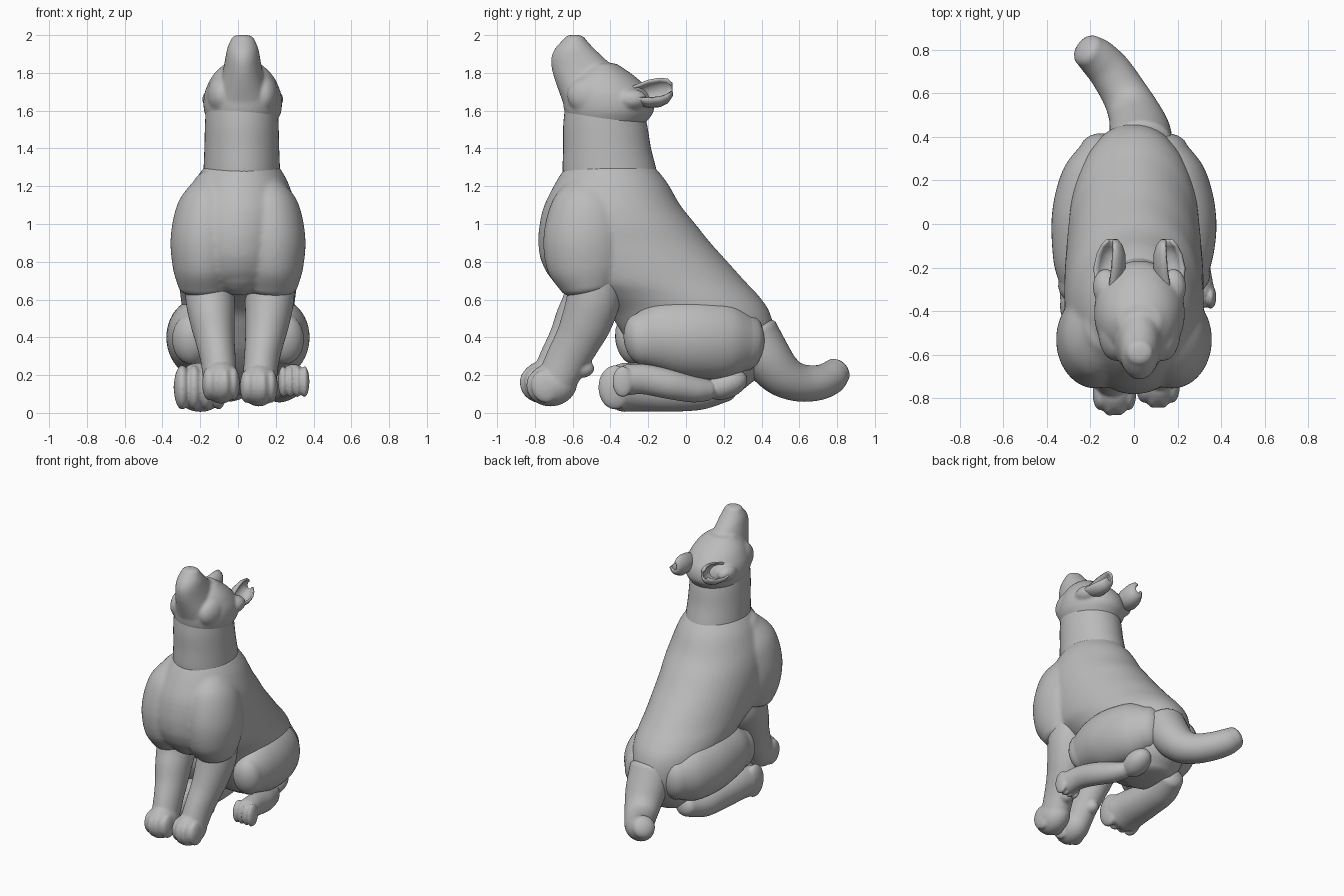
import bpy, bmesh, math
from mathutils import Vector, Matrix

grey = bpy.data.materials.new("plain_grey")
grey.diffuse_color = (0.5, 0.5, 0.5, 1)


def finish(name, bm, angle=50):
    bmesh.ops.recalc_face_normals(bm, faces=bm.faces)
    me = bpy.data.meshes.new(name)
    bm.to_mesh(me)
    bm.free()
    me.materials.append(grey)
    ob = bpy.data.objects.new(name, me)
    bpy.context.collection.objects.link(ob)
    bpy.ops.object.select_all(action='DESELECT')
    bpy.context.view_layer.objects.active = ob
    ob.select_set(True)
    bpy.ops.object.shade_smooth_by_angle(angle=math.radians(angle))
    return ob


def fuse(name, parts, voxel=0.011, rounds=8):
    """Melt overlapping parts into one soft surface."""
    bm = bmesh.new()
    for p in parts:
        bm.from_mesh(p.data)
        bpy.data.objects.remove(p)
    ob = finish(name, bm)
    m = ob.modifiers.new("melt", 'REMESH')
    m.mode = 'VOXEL'
    m.voxel_size = voxel
    m.use_smooth_shade = True
    s = ob.modifiers.new("soften", 'SMOOTH')
    s.factor = 0.5
    s.iterations = rounds
    return ob


def blend(p, q, r, s, t):
    """Catmull-Rom step between q and r."""
    return 0.5 * (2 * q + (r - p) * t + (2 * p - 5 * q + 4 * r - s) * t * t
                  + (3 * q - p - 3 * r + s) * t ** 3)


def skin(name, rings, cap=(0.7, 0.7), sub=6, seg=48):
    """Skin smooth oval rings (centre, side axis, depth axis) with round ends."""
    fine, n = [], len(rings)
    for i in range(n - 1):
        four = [rings[max(0, min(n - 1, i + k))] for k in (-1, 0, 1, 2)]
        for j in range(sub):
            fine.append([blend(*(f[c] for f in four), j / sub) for c in range(3)])
    fine.append(list(rings[-1]))

    def dome(end, inner, k):
        c, u, v = end
        d = u.cross(v).normalized()
        if d.dot(c - inner[0]) < 0:
            d = -d
        r = (u.length + v.length) / 2 * k
        return [[c + d * r * math.sin(a), u * math.cos(a), v * math.cos(a)]
                for a in (math.radians(x) for x in (18, 36, 54, 70, 83))]

    fine = dome(fine[0], fine[1], cap[0])[::-1] + fine + dome(fine[-1], fine[-2], cap[1])
    bm = bmesh.new()
    loops = [[bm.verts.new(c + u * math.cos(2 * math.pi * k / seg) + v * math.sin(2 * math.pi * k / seg))
              for k in range(seg)] for c, u, v in fine]
    for a, b in zip(loops, loops[1:]):
        for k in range(seg):
            bm.faces.new((a[k], a[(k + 1) % seg], b[(k + 1) % seg], b[k]))
    bm.faces.new(loops[0])
    bm.faces.new(loops[-1])
    return finish(name, bm)


def stack(name, levels, cap=(0.5, 0.5)):
    """Horizontal ovals: z, front y, back y, half width, centre x."""
    return skin(name, [(Vector((cx, (y0 + y1) / 2, z)), Vector((w, 0, 0)), Vector((0, (y1 - y0) / 2, 0)))
                       for z, y0, y1, w, cx in levels], cap)


def limb(name, pts, cap=(0.7, 0.7)):
    """Tube along a path: x, y, z, half width, half depth."""
    rings = []
    for i, p in enumerate(pts):
        a, b = Vector(pts[max(0, i - 1)][:3]), Vector(pts[min(len(pts) - 1, i + 1)][:3])
        t = (b - a).normalized()
        u = Vector((1, 0, 0))
        u = (u - t * u.dot(t)).normalized()
        rings.append((Vector(p[:3]), u * p[3], t.cross(u) * p[4]))
    return skin(name, rings, cap)


def blob(name, loc, rad, tilt=0):
    bm = bmesh.new()
    m = Matrix.Translation(loc) @ Matrix.Rotation(math.radians(tilt), 4, 'X') @ Matrix.Diagonal((*rad, 1))
    bmesh.ops.create_uvsphere(bm, u_segments=24, v_segments=14, radius=1, matrix=m)
    return finish(name, bm)


# torso: sloping back, chest and rump
body = [stack("torso", [
    (1.30, -0.64, -0.165, 0.20, 0.02), (1.22, -0.69, -0.10, 0.25, 0.015), (1.10, -0.75, -0.03, 0.295, 0.01),
    (1.00, -0.775, 0.05, 0.315, 0.005), (0.90, -0.782, 0.13, 0.32, 0), (0.80, -0.765, 0.22, 0.32, 0),
    (0.70, -0.70, 0.31, 0.315, 0), (0.62, -0.54, 0.385, 0.305, 0), (0.54, -0.42, 0.44, 0.295, 0),
    (0.44, -0.35, 0.465, 0.28, 0), (0.32, -0.27, 0.455, 0.25, 0), (0.20, -0.15, 0.39, 0.21, 0),
    (0.13, -0.03, 0.31, 0.16, 0)], cap=(0.1, 0.2)),
    blob("chest", (0.005, -0.57, 0.93), (0.22, 0.205, 0.31))]

# neck and upturned head: skull plus narrow muzzle
stack("neck", [
    (1.18, -0.64, -0.14, 0.21, 0.02), (1.28, -0.653, -0.155, 0.203, 0.02), (1.40, -0.65, -0.185, 0.198, 0.02),
    (1.52, -0.65, -0.205, 0.195, 0.02), (1.62, -0.64, -0.23, 0.19, 0.02)], cap=(0.1, 0.1))
head = [stack("skull", [
    (1.54, -0.62, -0.21, 0.18, 0.025), (1.60, -0.645, -0.17, 0.205, 0.025), (1.68, -0.65, -0.18, 0.205, 0.025),
    (1.75, -0.625, -0.235, 0.18, 0.025), (1.80, -0.585, -0.295, 0.148, 0.025),
    (1.84, -0.53, -0.355, 0.105, 0.025)], cap=(0.2, 0.15)),
    stack("muzzle", [
        (1.64, -0.65, -0.38, 0.15, 0.025), (1.75, -0.69, -0.38, 0.118, 0.025), (1.82, -0.71, -0.38, 0.103, 0.025),
        (1.88, -0.713, -0.435, 0.092, 0.025), (1.93, -0.692, -0.488, 0.082, 0.025),
        (1.982, -0.645, -0.535, 0.06, 0.025)], cap=(0.2, 0.35)),
    blob("nose", (0.025, -0.59, 1.963), (0.05, 0.05, 0.036), 20)]

for s, side in ((1, "left"), (-1, "right")):
    # head details
    head += [blob("brow", (0.025 + s * 0.07, -0.41, 1.795), (0.055, 0.075, 0.045), -35),
             blob("cheek", (0.025 + s * 0.11, -0.49, 1.68), (0.08, 0.14, 0.11)),
             blob("ear_root", (0.025 + s * 0.155, -0.29, 1.66), (0.06, 0.085, 0.055))]

    # swept back cupped ear, open on its upper outer side
    bm = bmesh.new()
    rows = []
    for y, z, r, h in ((-0.34, 1.685, 0.03, 0.015), (-0.27, 1.685, 0.058, 0.045), (-0.20, 1.69, 0.07, 0.068),
                       (-0.14, 1.697, 0.062, 0.072), (-0.10, 1.705, 0.045, 0.06), (-0.075, 1.712, 0.022, 0.03)):
        x = 0.155 + (y + 0.34) * -0.11
        rows.append([bm.verts.new((0.025 + s * (x + r * math.cos(a)), y, z + h * math.sin(a)))
                     for a in (math.radians(100 + 24 * k) for k in range(11))])
    for a, b in zip(rows, rows[1:]):
        for k in range(10):
            bm.faces.new((a[k], a[k + 1], b[k + 1], b[k]))
    ear = finish(side + "_ear", bm)
    m = ear.modifiers.new("thickness", 'SOLIDIFY')
    m.thickness = 0.014
    m.offset = 0

    # shoulder mass
    body.append(limb("shoulder", [
        (s * 0.13, -0.46, 1.19, 0.11, 0.15), (s * 0.16, -0.505, 1.08, 0.162, 0.205),
        (s * 0.175, -0.53, 0.92, 0.182, 0.225), (s * 0.175, -0.525, 0.77, 0.17, 0.21),
        (s * 0.17, -0.51, 0.67, 0.145, 0.155)], cap=(0.6, 0.35)))

    # front leg with paw, toes and rear pad; one side sits slightly further forward
    cx, dy, dz = (0.02, 0, 0) if s > 0 else (0, -0.035, 0.015)
    px = cx + s * 0.09
    leg = [limb("leg", [
        (cx + s * 0.15, -0.47 + dy / 2, 0.74, 0.13, 0.14), (cx + s * 0.147, -0.49 + dy / 2, 0.60, 0.13, 0.142),
        (cx + s * 0.135, -0.528 + dy, 0.48, 0.117, 0.134), (cx + s * 0.12, -0.575 + dy, 0.38, 0.103, 0.121),
        (cx + s * 0.105, -0.63 + dy, 0.28, 0.093, 0.113), (cx + s * 0.095, -0.68 + dy, 0.18, 0.09, 0.105)]),
        blob("paw", (px, -0.71 + dy, 0.15 + dz), (0.1, 0.135, 0.115), 12),
        blob("pad", (px + s * 0.02, -0.555 + dy, 0.235 + dz), (0.05, 0.07, 0.05))]
    for o in (-0.066, -0.023, 0.023, 0.066):
        y = -0.77 if abs(o) < 0.05 else -0.745
        leg.append(blob("toe", (px + o, y + dy, 0.14 + dz), (0.034, 0.075, 0.088), 15))
    fuse(side + "_front_leg", leg, 0.008, 5)

    # thigh
    ky = 0 if s > 0 else -0.045
    limb(side + "_thigh", [
        (s * 0.25, -0.245 + ky, 0.39, 0.10, 0.135), (s * 0.222, -0.15 + ky, 0.405, 0.15, 0.18),
        (s * 0.202, -0.02, 0.40, 0.178, 0.21), (s * 0.188, 0.11, 0.39, 0.176, 0.212),
        (s * 0.165, 0.22, 0.382, 0.16, 0.20), (s * 0.13, 0.315, 0.375, 0.125, 0.155)])

fuse("body", body, 0.011, 12)
fuse("head", head, 0.009, 8)

# raised hind foot, folded under the thigh
foot = [limb("foot", [
    (0.295, -0.31, 0.175, 0.075, 0.082), (0.285, -0.22, 0.178, 0.068, 0.08), (0.265, -0.08, 0.15, 0.072, 0.078),
    (0.22, 0.04, 0.125, 0.072, 0.07), (0.19, 0.11, 0.12, 0.062, 0.058)]),
    blob("heel", (0.15, 0.21, 0.15), (0.085, 0.12, 0.075), 20)]
foot += [blob("toe", (0.238 + 0.038 * k, -0.335, 0.165), (0.026, 0.055, 0.082)) for k in range(4)]
fuse("left_hind_foot", foot, 0.007, 5)

# hind foot lying on the ground
foot = [limb("foot", [
    (-0.20, -0.33, 0.135, 0.142, 0.13), (-0.20, -0.24, 0.135, 0.13, 0.127), (-0.19, -0.08, 0.12, 0.115, 0.114),
    (-0.18, 0.08, 0.115, 0.105, 0.098), (-0.15, 0.21, 0.14, 0.085, 0.08)])]
foot += [blob("toe", (-0.295 + 0.064 * k, -0.375, 0.135), (0.045, 0.09, 0.118)) for k in range(4)]
fuse("right_hind_foot", foot, 0.008, 6)

# curled tail swinging to one side
limb("tail", [
    (0.03, 0.36, 0.42, 0.15, 0.13), (0.025, 0.43, 0.29, 0.14, 0.13), (0.0, 0.51, 0.20, 0.12, 0.115),
    (-0.045, 0.60, 0.16, 0.105, 0.10), (-0.11, 0.70, 0.16, 0.098, 0.093),
    (-0.17, 0.765, 0.185, 0.09, 0.088), (-0.21, 0.795, 0.215, 0.078, 0.078)], cap=(0.3, 0.6))
